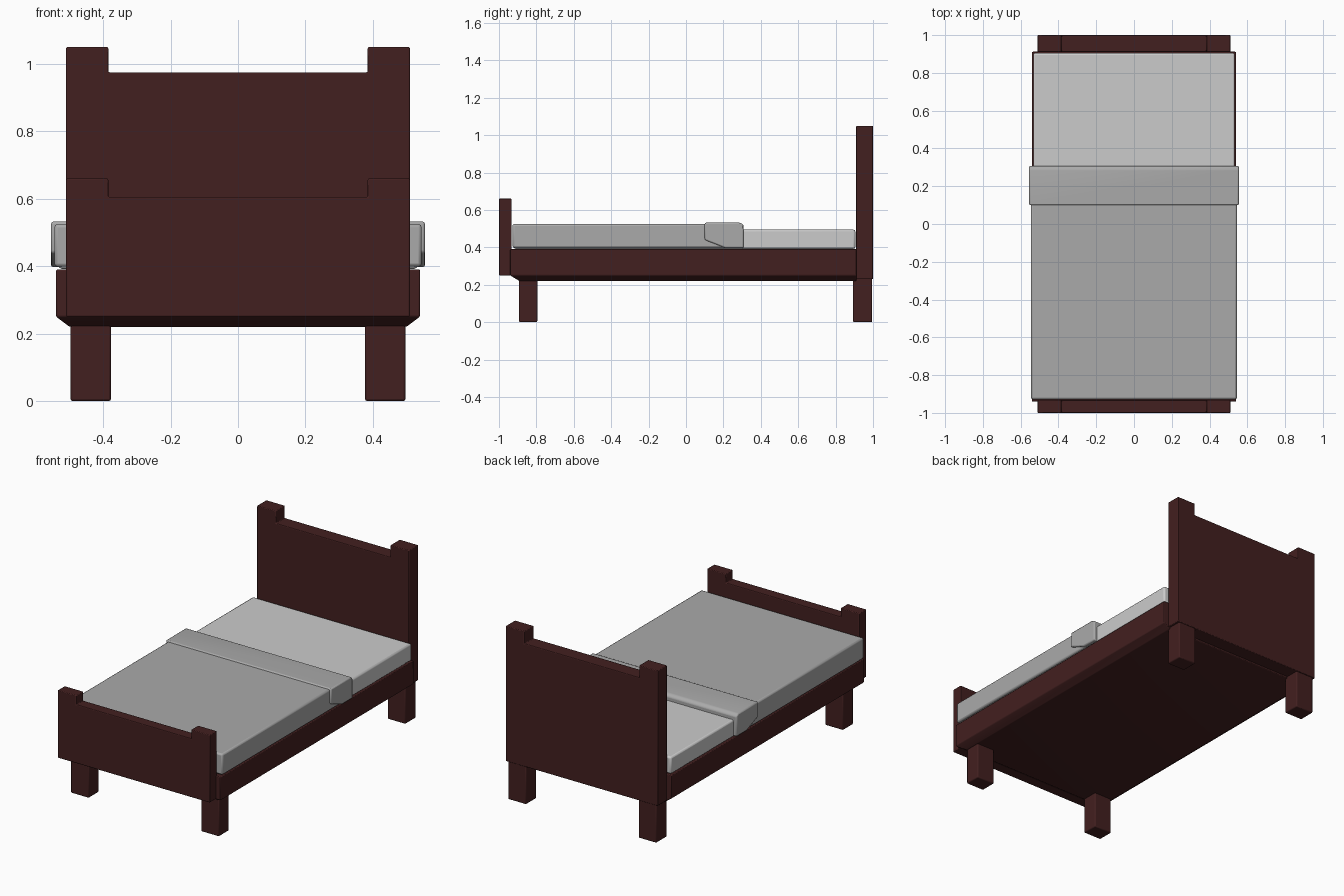
import bpy, bmesh, math

if "Cube" in bpy.data.objects:
    bpy.data.objects.remove(bpy.data.objects["Cube"])

def material(name, rgb):
    m = bpy.data.materials.new(name)
    m.diffuse_color = (*rgb, 1)
    m.use_nodes = True
    m.node_tree.nodes["Principled BSDF"].inputs["Base Color"].default_value = m.diffuse_color
    return m

WOOD = material("dark_wood", (0.055, 0.014, 0.014))
LIGHT = material("sheet_grey", (0.6, 0.6, 0.6))
GREY = material("blanket_grey", (0.4, 0.4, 0.4))

def finish(name, bm, mat, bevel, segments=2):
    bmesh.ops.recalc_face_normals(bm, faces=bm.faces)
    me = bpy.data.meshes.new(name)
    bm.to_mesh(me)
    bm.free()
    me.materials.append(mat)
    ob = bpy.data.objects.new(name, me)
    bpy.context.collection.objects.link(ob)
    b = ob.modifiers.new("soft_edges", 'BEVEL')
    b.width, b.segments = bevel, segments
    b.limit_method, b.angle_limit = 'ANGLE', math.radians(25)
    bpy.ops.object.select_all(action='DESELECT')
    bpy.context.view_layer.objects.active = ob
    ob.select_set(True)
    bpy.ops.object.shade_smooth_by_angle(angle=math.radians(40))
    return ob

def extrude(name, pts, step, mat, bevel):
    """Extrude a closed outline along the vector step."""
    bm = bmesh.new()
    face = bm.faces.new([bm.verts.new(p) for p in pts])
    new = bmesh.ops.extrude_face_region(bm, geom=[face], use_keep_orig=True)['geom']
    bmesh.ops.translate(bm, vec=step, verts=[v for v in new if isinstance(v, bmesh.types.BMVert)])
    return finish(name, bm, mat, bevel)

def box(name, x, y, z, mat, bevel):
    pts = [(x[0], y[0], z[0]), (x[1], y[0], z[0]), (x[1], y[1], z[0]), (x[0], y[1], z[0])]
    return extrude(name, pts, (0, 0, z[1] - z[0]), mat, bevel)

# Head and foot boards: panel with raised corner posts
def board(name, y0, y1, bottom, panel_top, post_top):
    half = [(0.51, bottom), (0.51, post_top), (0.385, post_top), (0.385, panel_top)]
    outline = half + [(-x, z) for x, z in reversed(half)]
    extrude(name, [(x, y0, z) for x, z in outline], (0, y1 - y0, 0), WOOD, 0.004)

board("headboard", 0.91, 1.0, 0.23, 0.975, 1.05)
board("footboard", -1.0, -0.932, 0.25, 0.605, 0.66)

# Base frame with a chamfered underside
bm = bmesh.new()
rings = []
for hx, y0, y1, z in [(0.5, -0.89, 0.91, 0.22), (0.54, -0.94, 0.912, 0.25), (0.54, -0.94, 0.912, 0.39)]:
    rings.append([bm.verts.new(p) for p in
                  [(-hx, y0, z), (hx, y0, z), (hx, y1, z), (-hx, y1, z)]])
bm.faces.new(rings[0])
bm.faces.new(rings[-1])
for a, b in zip(rings, rings[1:]):
    for i in range(4):
        j = (i + 1) % 4
        bm.faces.new([a[i], a[j], b[j], b[i]])
finish("base_frame", bm, WOOD, 0.004)

# Legs
for end, y in (("front", (-0.893, -0.795)), ("back", (0.893, 0.995))):
    for side, x in (("left", (-0.497, -0.377)), ("right", (0.377, 0.497))):
        box(f"{end}_{side}_leg", x, y, (0, 0.25), WOOD, 0.006)

# Bedding
box("mattress", (-0.533, 0.533), (-0.92, 0.905), (0.392, 0.495), LIGHT, 0.01)
box("blanket", (-0.545, 0.545), (-0.928, 0.305), (0.398, 0.525), GREY, 0.01)
fold = [(0.10, 0.532), (0.29, 0.532), (0.308, 0.52), (0.308, 0.397), (0.21, 0.397), (0.10, 0.44)]
extrude("blanket_fold", [(-0.555, y, z) for y, z in fold], (1.11, 0, 0), GREY, 0.007)
